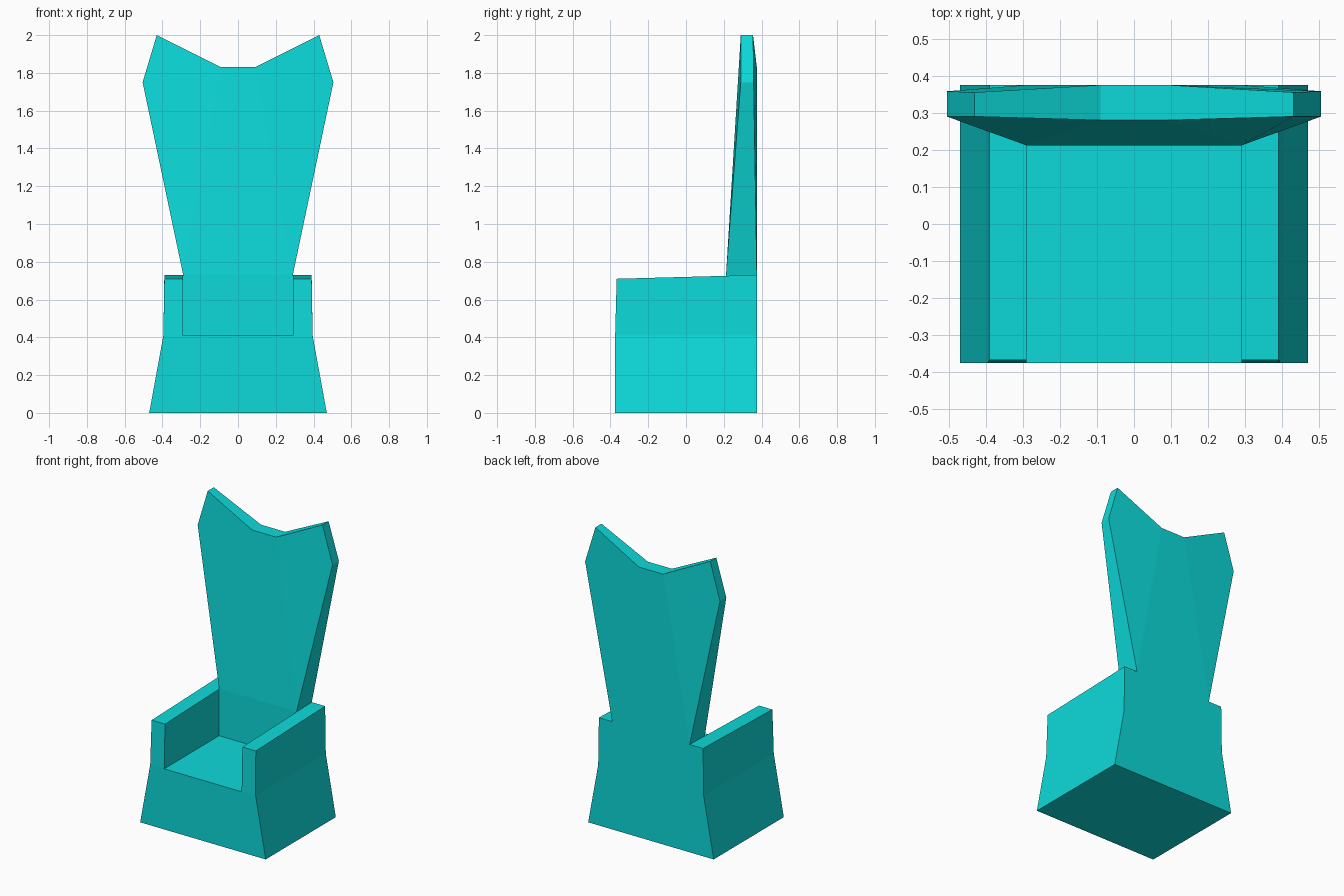
import bpy
import bmesh

cube = bpy.data.objects.get("Cube")
if cube:
    bpy.data.objects.remove(cube, do_unlink=True)

teal = bpy.data.materials.new("turquoise")
teal.use_nodes = True
teal.diffuse_color = (0.004, 0.7, 0.7, 1)
teal.node_tree.nodes["Principled BSDF"].inputs["Base Color"].default_value = teal.diffuse_color

BACK = 0.375
SEAT = 0.41


def slab(name, front, back, panels):
    """Join matching front and back outlines; panels split the two faces."""
    bm = bmesh.new()
    f = [bm.verts.new(p) for p in front]
    b = [bm.verts.new(p) for p in back]
    n = len(f)
    for panel in panels:
        bm.faces.new([f[i] for i in panel])
        bm.faces.new([b[i] for i in reversed(panel)])
    for i in range(n):
        j = (i + 1) % n
        bm.faces.new((f[j], f[i], b[i], b[j]))
    bmesh.ops.recalc_face_normals(bm, faces=bm.faces)
    mesh = bpy.data.meshes.new(name)
    bm.to_mesh(mesh)
    bm.free()
    mesh.materials.append(teal)
    obj = bpy.data.objects.new(name, mesh)
    bpy.context.collection.objects.link(obj)
    return obj


# Flared seat block
outline = [(-0.47, 0), (0.47, 0), (0.395, SEAT), (-0.395, SEAT)]
slab("seat_base",
     [(x, -BACK, z) for x, z in outline],
     [(x, BACK, z) for x, z in outline], [range(4)])

# Armrests, rising slightly to the rear
for name, s in (("left_armrest", 1), ("right_armrest", -1)):
    slab(name,
         [(0.29 * s, -BACK, SEAT), (0.395 * s, -BACK, SEAT),
          (0.39 * s, -0.367, 0.71), (0.29 * s, -0.367, 0.71)],
         [(0.29 * s, BACK, SEAT), (0.395 * s, BACK, SEAT),
          (0.39 * s, BACK, 0.73), (0.29 * s, BACK, 0.73)], [range(4)])

# Tall fanned backrest: x, z, front y, back y for one half, bottom to top
half = [(0.29, SEAT, 0.212, BACK), (0.29, 0.73, 0.212, BACK),
        (0.505, 1.75, 0.29, 0.358), (0.43, 2.0, 0.29, 0.355),
        (0.09, 1.83, 0.28, BACK)]
ring = half + [(-x, z, f, b) for x, z, f, b in reversed(half)]
slab("backrest",
     [(x, f, z) for x, z, f, b in ring],
     [(x, b, z) for x, z, f, b in ring],
     [(0, 1, 8, 9), (1, 4, 5, 8), (1, 2, 3, 4), (5, 6, 7, 8)])
